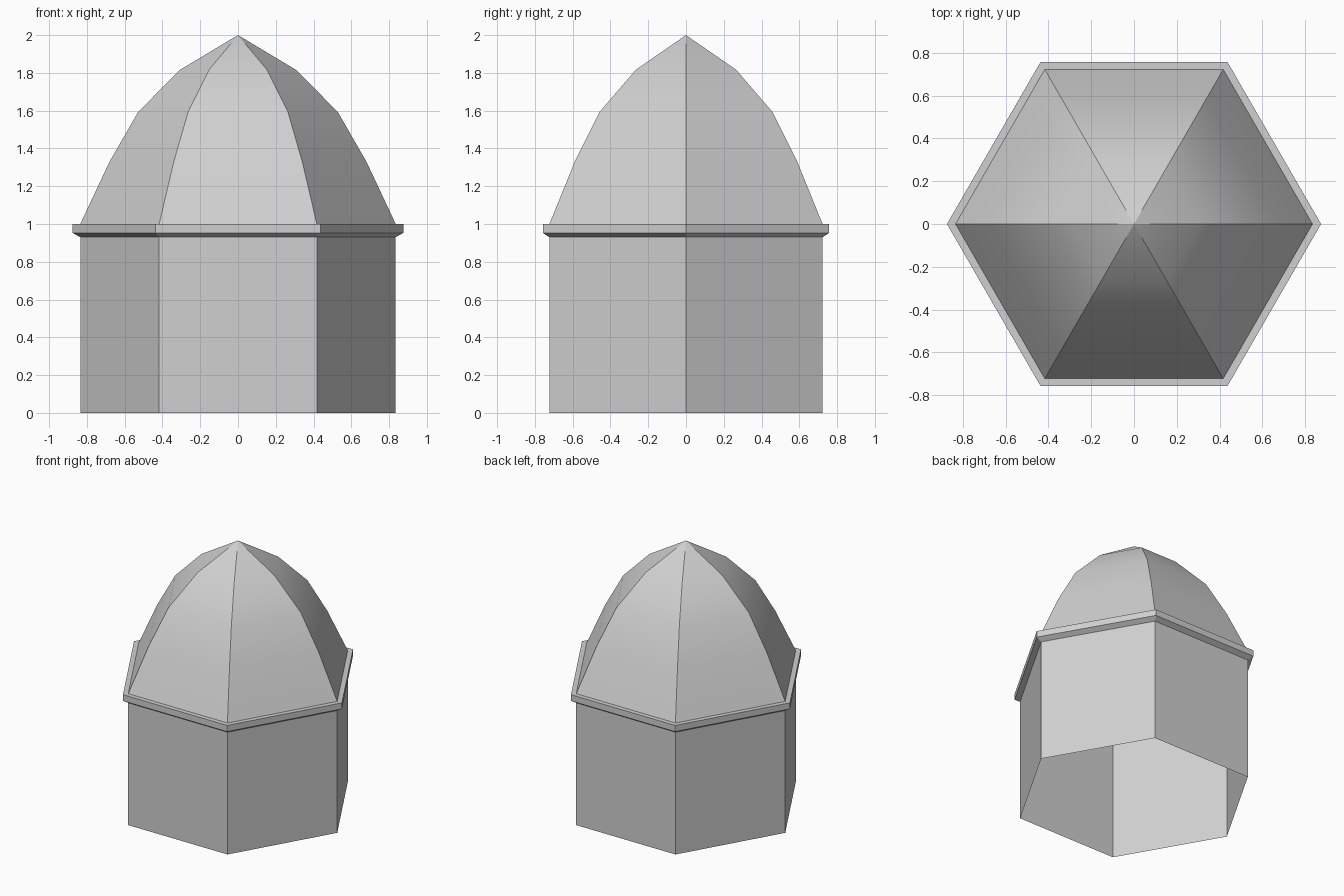
import bpy
import bmesh
from math import cos, sin, pi, radians

SIDES = 6

old = bpy.data.objects.get("Cube")
if old:
    bpy.data.objects.remove(old, do_unlink=True)

# Single pale grey plaster colour
plaster = bpy.data.materials.new("pale_grey")
plaster.use_nodes = True
colour = (0.63, 0.63, 0.63, 1)
plaster.diffuse_color = colour
plaster.node_tree.nodes["Principled BSDF"].inputs["Base Color"].default_value = colour


def hex_shell(name, profile, smooth=False):
    """Sweep a (corner radius, height) profile around a hexagon, bottom to top."""
    bm = bmesh.new()
    rings = []
    for radius, z in profile:
        count = SIDES if radius > 0 else 1
        rings.append([bm.verts.new((radius * cos(2 * pi * i / SIDES),
                                    radius * sin(2 * pi * i / SIDES), z))
                      for i in range(count)])
    for low, high in zip(rings, rings[1:]):
        for i in range(SIDES):
            j = (i + 1) % SIDES
            corners = [low[i], low[j]]
            corners += [high[0]] if len(high) == 1 else [high[j], high[i]]
            bm.faces.new(corners)
    mesh = bpy.data.meshes.new(name)
    bm.to_mesh(mesh)
    bm.free()
    mesh.materials.append(plaster)
    obj = bpy.data.objects.new(name, mesh)
    bpy.context.collection.objects.link(obj)
    if smooth:
        bpy.ops.object.select_all(action="DESELECT")
        obj.select_set(True)
        bpy.context.view_layer.objects.active = obj
        bpy.ops.object.shade_smooth_by_angle(angle=radians(30))
    return obj


WALL = 0.835
RIM = 0.875

# Thin walls, open underneath
hex_shell("walls", [(WALL, 0), (WALL, 0.93)])

# Projecting cornice with a bevelled underside
hex_shell("cornice", [(WALL, 0.93), (RIM, 0.953), (RIM, 1), (WALL, 1)])

# Ribbed dome: smooth along each panel, crisp at the ridges
hex_shell("dome", [(WALL, 1), (0.68, 1.33), (0.528, 1.594), (0.306, 1.817), (0, 2)],
          smooth=True)
